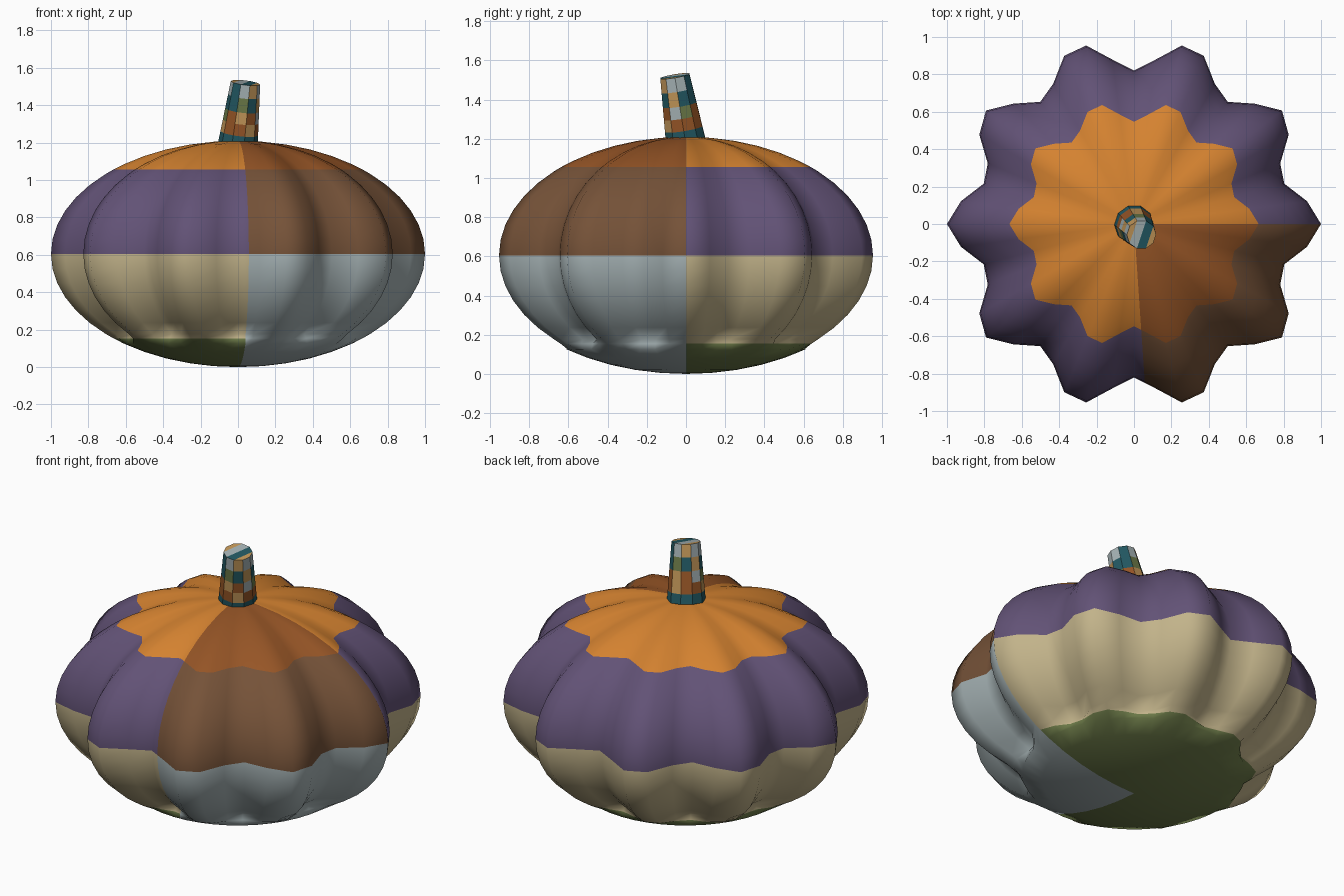
import bpy, bmesh, math
from mathutils import Vector

if "Cube" in bpy.data.objects:
    bpy.data.objects.remove(bpy.data.objects["Cube"])


def material(name, r, g, b):
    lin = [((c / 255 + 0.055) / 1.055) ** 2.4 for c in (r, g, b)]
    m = bpy.data.materials.new(name)
    m.diffuse_color = (*lin, 1)
    m.use_nodes = True
    m.node_tree.nodes["Principled BSDF"].inputs["Base Color"].default_value = m.diffuse_color
    return m


MATS = [material("orange", 212, 130, 48), material("burnt_orange", 150, 85, 38),
        material("purple", 98, 82, 118), material("brown", 117, 82, 56),
        material("beige", 194, 179, 138), material("blue_grey", 165, 178, 180),
        material("olive", 108, 122, 72), material("teal", 34, 88, 98),
        material("tan", 194, 150, 88)]
ORANGE, BURNT, PURPLE, BROWN, BEIGE, GREY, OLIVE, TEAL, TAN = range(9)


def finish(bm, name, smooth):
    bmesh.ops.recalc_face_normals(bm, faces=bm.faces[:])
    for f in bm.faces:
        f.smooth = smooth
    me = bpy.data.meshes.new(name)
    bm.to_mesh(me)
    bm.free()
    for m in MATS:
        me.materials.append(m)
    ob = bpy.data.objects.new(name, me)
    bpy.context.collection.objects.link(ob)
    return ob


def bridge(bm, a, b):
    n = len(a)
    return [bm.faces.new((a[i], a[(i + 1) % n], b[(i + 1) % n], b[i])) for i in range(n)]


# Ribbed body: flattened sphere with ten lobes
HALF = 0.605


def lobe(deg, amount):
    a = math.radians(deg)
    r = 1 - amount * 0.09 * (1 - math.cos(10 * a))
    return Vector((r * math.cos(a), r * math.sin(a), 0))


def column(deg, amount):
    low = math.floor(deg / 7.5) * 7.5
    return lobe(low, amount).lerp(lobe(low + 7.5, amount), (deg - low) / 7.5)


angles = sorted([i * 7.5 for i in range(-24, 24)] + [-86.25])
lats = sorted([i * 7.5 for i in range(-11, 12)] + [-48.2, 48.2])
bm = bmesh.new()
rings = []
for lat in lats:
    # lobes end in a smooth rounded cap underneath
    amount = min(1, max(0, (lat + 52.5) / 7.5))
    c, s = math.cos(math.radians(lat)), math.sin(math.radians(lat))
    rings.append([bm.verts.new(column(a, amount) * c + Vector((0, 0, HALF * (1 + s))))
                  for a in angles])
for a, b in zip(rings, rings[1:]):
    bridge(bm, a, b)
for ring, z in ((rings[0], 0), (rings[-1], 2 * HALF)):
    pole = bm.verts.new((0, 0, z))
    for i in range(len(ring)):
        bm.faces.new((ring[i], ring[(i + 1) % len(ring)], pole))
# Colour bands by height, with one quarter in different colours
for f in bm.faces:
    p = f.calc_center_median()
    quarter = -86.25 < math.degrees(math.atan2(p.y, p.x)) < 0
    if p.z > 1.056:
        f.material_index = BURNT if quarter else ORANGE
    elif p.z > HALF:
        f.material_index = BROWN if quarter else PURPLE
    elif quarter:
        f.material_index = GREY
    else:
        f.material_index = BEIGE if p.z > 0.154 else OLIVE
finish(bm, "pumpkin_body", True)

# Leaning faceted stem with patchwork rows
base, axis = Vector((0, -0.003, 1.195)), Vector((0.04, -0.054, 0.325))
rot = Vector((0, 0, 1)).rotation_difference(axis)
levels = [0, 0.17, 0.36, 0.55, 0.78, 1]
rows = [[TEAL], [BURNT, BURNT, TAN], [OLIVE, BURNT, TAN, BURNT, GREY],
        [TEAL, TEAL, OLIVE, TEAL, TAN], [GREY, TEAL, GREY, TAN, GREY]]
bm = bmesh.new()
rings = []
for t in levels:
    r = 0.106 + (0.079 - 0.106) * t
    rings.append([bm.verts.new(base + axis * t + rot @ Vector(
        (r * math.cos(i * math.tau / 10), r * math.sin(i * math.tau / 10), 0)))
        for i in range(10)])
for a, b, row in zip(rings, rings[1:], rows):
    for i, f in enumerate(bridge(bm, a, b)):
        f.material_index = row[i % len(row)]
bm.faces.new(rings[0]).material_index = TEAL
# Cut top split into strips
top = rings[-1]
for i, col in enumerate((TAN, TEAL, GREY, TAN)):
    bm.faces.new((top[i], top[i + 1], top[8 - i], top[9 - i])).material_index = col
finish(bm, "stem", False)
